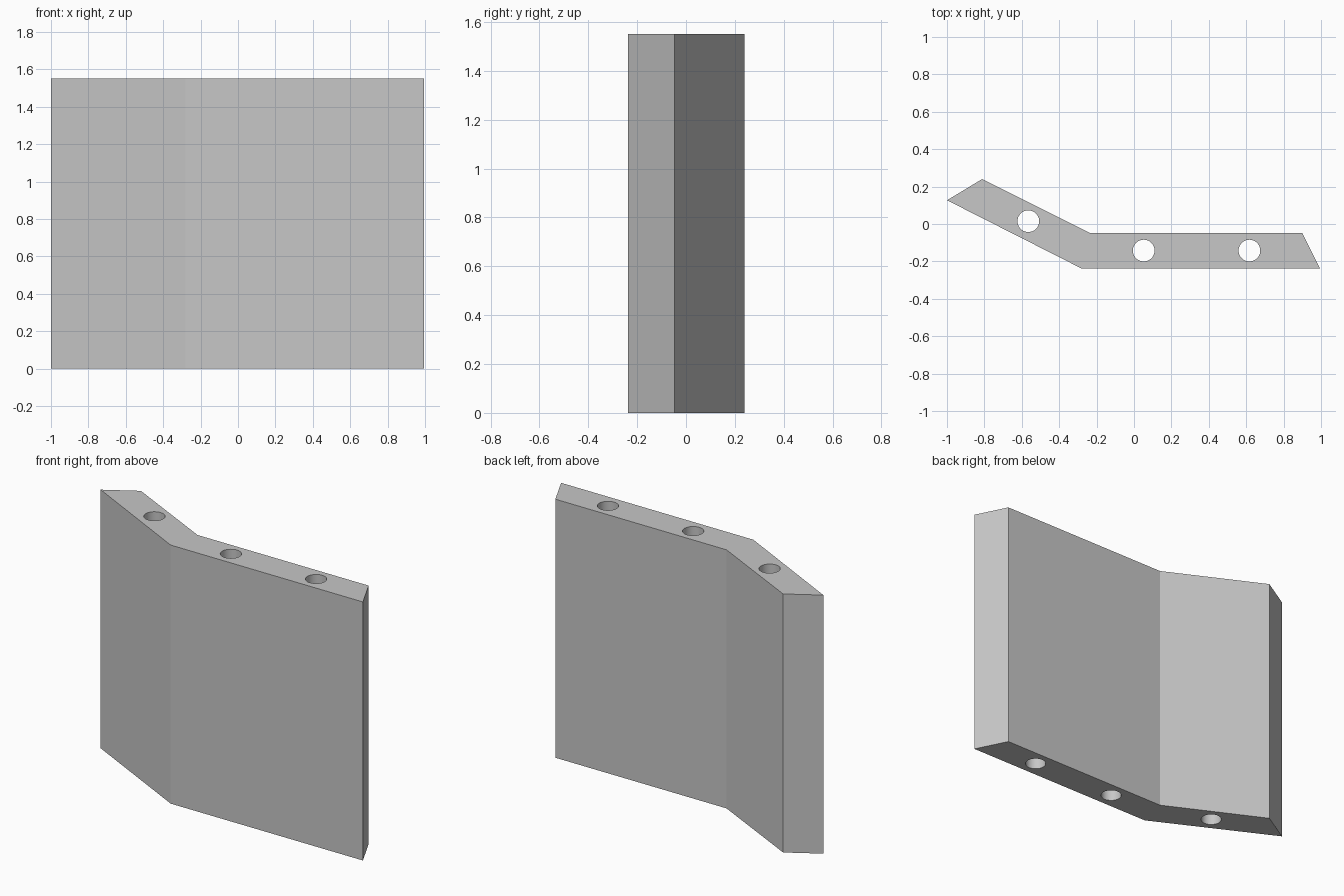
import bpy
import bmesh
import math

cube = bpy.data.objects.get("Cube")
if cube:
    bpy.data.objects.remove(cube, do_unlink=True)

HEIGHT = 1.55
HOLE_RADIUS = 0.058

grey = bpy.data.materials.new("plain grey")
colour = (0.57, 0.57, 0.57, 1)
grey.diffuse_color = colour
grey.use_nodes = True
grey.node_tree.nodes["Principled BSDF"].inputs["Base Color"].default_value = colour


def add_object(name, bm):
    mesh = bpy.data.meshes.new(name)
    bmesh.ops.recalc_face_normals(bm, faces=bm.faces)
    bm.to_mesh(mesh)
    bm.free()
    mesh.materials.append(grey)
    obj = bpy.data.objects.new(name, mesh)
    bpy.context.collection.objects.link(obj)
    return obj


# Bent panel: a plan outline with mitred ends, extruded upwards
outline = [(-1, 0.127), (-0.28, -0.238), (0.995, -0.238),
           (0.9, -0.048), (-0.235, -0.048), (-0.812, 0.24)]
bm = bmesh.new()
base = bm.faces.new([bm.verts.new((x, y, 0)) for x, y in outline])
top = bmesh.ops.extrude_face_region(bm, geom=[base])["geom"]
bmesh.ops.translate(bm, vec=(0, 0, HEIGHT),
                    verts=[v for v in top if isinstance(v, bmesh.types.BMVert)])
panel = add_object("bent_panel", bm)

# Vertical round holes through the full height
bpy.context.view_layer.objects.active = panel
panel.select_set(True)
for i, (x, y) in enumerate([(-0.565, 0.015), (0.052, -0.142), (0.617, -0.142)]):
    bm = bmesh.new()
    bmesh.ops.create_cone(bm, cap_ends=True, segments=48, radius1=HOLE_RADIUS,
                          radius2=HOLE_RADIUS, depth=HEIGHT + 0.2)
    bmesh.ops.translate(bm, vec=(x, y, HEIGHT / 2), verts=bm.verts)
    cutter = add_object(f"hole_cutter_{i + 1}", bm)
    cutter.hide_render = True
    cut = panel.modifiers.new("hole", "BOOLEAN")
    cut.operation = "DIFFERENCE"
    cut.solver = "EXACT"
    cut.object = cutter
    bpy.ops.object.modifier_apply(modifier=cut.name)
    bpy.data.objects.remove(cutter, do_unlink=True)

# Smooth hole walls, sharp panel edges
bpy.ops.object.shade_smooth_by_angle(angle=math.radians(20))
